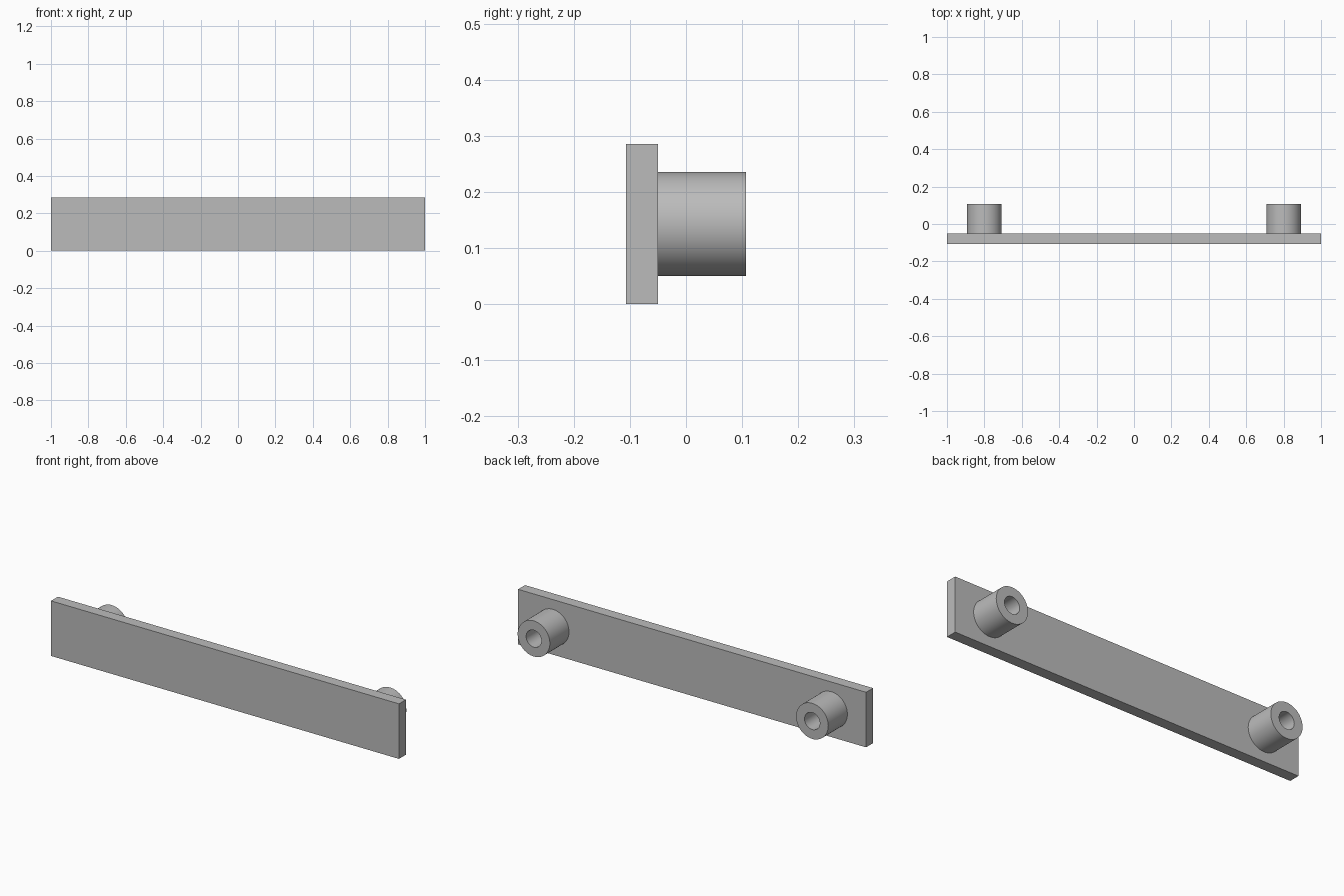
import bpy, bmesh, math
from mathutils import Matrix, Vector

cube = bpy.data.objects.get("Cube")
if cube:
    bpy.data.objects.remove(cube, do_unlink=True)

grey = bpy.data.materials.new("plain grey")
grey.use_nodes = True
colour = (0.5, 0.5, 0.5, 1)
grey.diffuse_color = colour
grey.node_tree.nodes["Principled BSDF"].inputs["Base Color"].default_value = colour

FRONT, SEAT, BACK = -0.107, -0.05, 0.107
HEIGHT = 0.286
OUTER, BORE = 0.0925, 0.044


def make_object(name, bm):
    bmesh.ops.recalc_face_normals(bm, faces=bm.faces)
    mesh = bpy.data.meshes.new(name)
    bm.to_mesh(mesh)
    bm.free()
    mesh.materials.append(grey)
    obj = bpy.data.objects.new(name, mesh)
    bpy.context.collection.objects.link(obj)
    return obj


# Flat face plate
bm = bmesh.new()
bmesh.ops.create_cube(bm, size=1)
bmesh.ops.scale(bm, vec=(2, SEAT - FRONT, HEIGHT), verts=bm.verts)
bmesh.ops.translate(bm, vec=(0, (FRONT + SEAT) / 2, HEIGHT / 2), verts=bm.verts)
make_object("face_plate", bm)


# Hollow round posts, turned from a wall profile about the y axis
def post(name, x):
    bm = bmesh.new()
    profile = [(OUTER, SEAT), (OUTER, BACK), (BORE, BACK), (BORE, SEAT)]
    verts = [bm.verts.new((r, y, 0)) for r, y in profile]
    edges = [bm.edges.new(pair) for pair in zip(verts, verts[1:])]
    bmesh.ops.spin(bm, geom=verts + edges, cent=(0, 0, 0), axis=(0, 1, 0),
                   angle=math.tau, steps=64, use_merge=True)
    bmesh.ops.remove_doubles(bm, verts=bm.verts, dist=0.0001)
    bmesh.ops.translate(bm, vec=(x, 0, HEIGHT / 2), verts=bm.verts)
    obj = make_object(name, bm)
    bpy.ops.object.select_all(action="DESELECT")
    obj.select_set(True)
    bpy.context.view_layer.objects.active = obj
    bpy.ops.object.shade_smooth_by_angle(angle=math.radians(30))


for side, x in (("left", 0.8), ("right", -0.8)):
    post(side + "_post", x)
